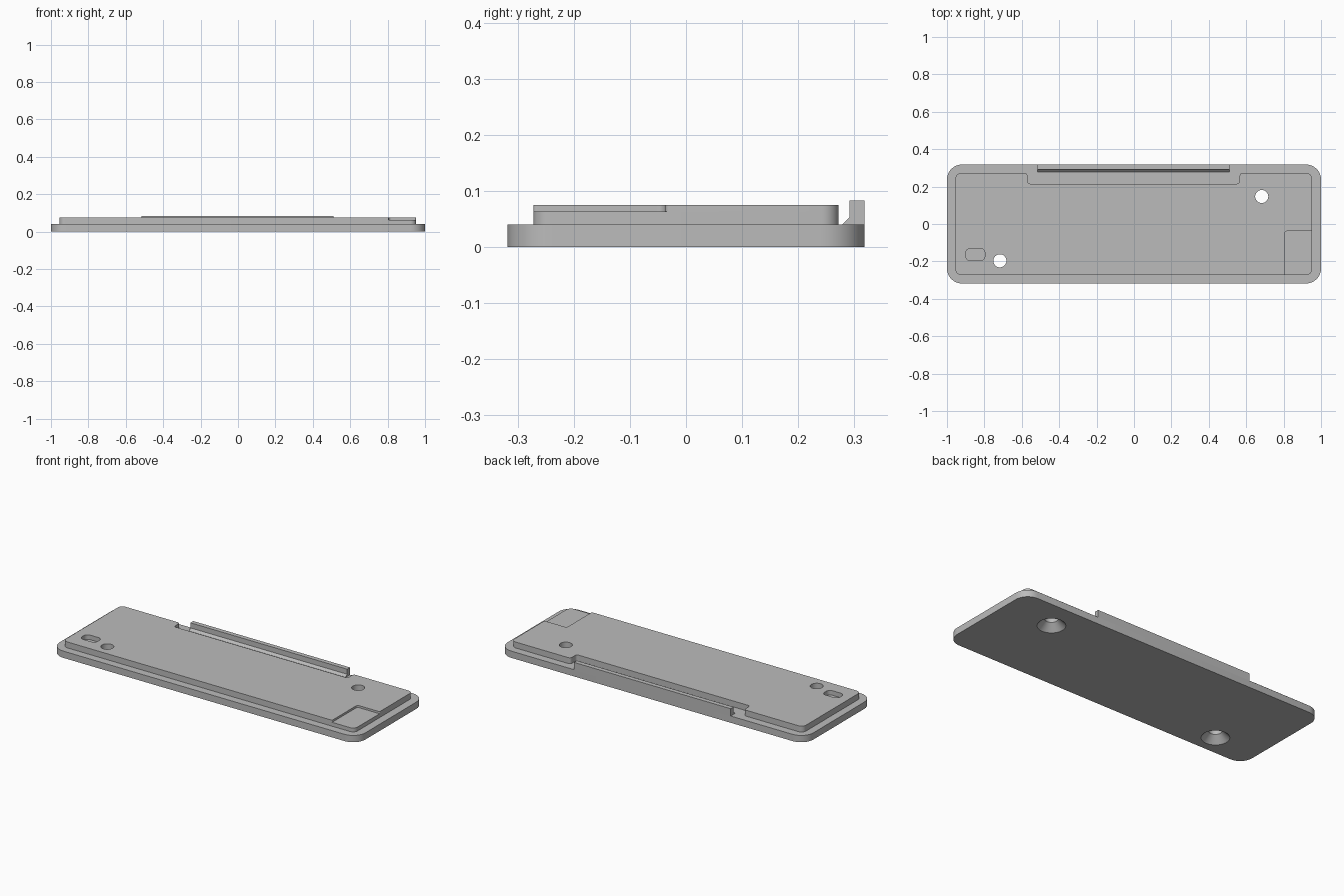
import bpy
import bmesh
from math import pi, cos, sin
from mathutils import Vector

cube = bpy.data.objects.get("Cube")
if cube:
    bpy.data.objects.remove(cube, do_unlink=True)

grey = bpy.data.materials.new("plain grey")
grey.use_nodes = True
GREY = (0.5, 0.5, 0.5, 1)
grey.diffuse_color = GREY
grey.node_tree.nodes["Principled BSDF"].inputs["Base Color"].default_value = GREY


def rounded(corners, steps=8):
    """Outline from (x, y, radius) right-angle corners, each filleted."""
    points = []
    for i, (x, y, r) in enumerate(corners):
        p = Vector((x, y))
        a = (Vector(corners[i - 1][:2]) - p).normalized() * r
        b = (Vector(corners[(i + 1) % len(corners)][:2]) - p).normalized() * r
        for k in range(steps + 1):
            t = k / steps * pi / 2
            points.append(p + a * (1 - sin(t)) + b * (1 - cos(t)))
    return points


def box_outline(x0, x1, y0, y1, r):
    return rounded([(x0, y0, r), (x1, y0, r), (x1, y1, r), (x0, y1, r)])


def finish(name, bm):
    bmesh.ops.recalc_face_normals(bm, faces=bm.faces)
    mesh = bpy.data.meshes.new(name)
    bm.to_mesh(mesh)
    bm.free()
    mesh.materials.append(grey)
    obj = bpy.data.objects.new(name, mesh)
    bpy.context.collection.objects.link(obj)
    return obj


def extruded(name, points, move):
    """Solid made by sweeping a flat 3D outline along a vector."""
    bm = bmesh.new()
    face = bm.faces.new([bm.verts.new(p) for p in points])
    swept = bmesh.ops.extrude_face_region(bm, geom=[face])["geom"]
    verts = [g for g in swept if isinstance(g, bmesh.types.BMVert)]
    bmesh.ops.translate(bm, verts=verts, vec=move)
    return finish(name, bm)


def plate(name, outline, z0, z1):
    return extruded(name, [(p.x, p.y, z0) for p in outline], (0, 0, z1 - z0))


def screw_cutter(x, y, sides=48):
    """Countersunk hole: cone opening downward, then a straight bore."""
    bm = bmesh.new()
    rings = []
    for r, z in ((0.085, -0.01), (0.035, 0.04), (0.035, 0.12)):
        rings.append([bm.verts.new((x + r * cos(2 * pi * i / sides),
                                    y + r * sin(2 * pi * i / sides), z))
                      for i in range(sides)])
    for low, high in zip(rings, rings[1:]):
        for i in range(sides):
            j = (i + 1) % sides
            bm.faces.new((low[i], low[j], high[j], high[i]))
    bm.faces.new(rings[0])
    bm.faces.new(rings[-1])
    return finish("screw_cutter", bm)


BASE_TOP, LEDGE, TOP = 0.04, 0.063, 0.075
L, R, F, B = -0.955, 0.952, -0.272, 0.272
CORNER, SMALL = 0.03, 0.015

# Base plate
base = plate("base_plate", box_outline(-1, 1, -0.318, 0.318, 0.08), 0, BASE_TOP)

# Raised panel, with a notch at the back; its top layer also has a corner recess
back_edge = [(R, B, CORNER), (0.565, B, SMALL), (0.565, 0.215, SMALL),
             (-0.57, 0.215, SMALL), (-0.57, B, SMALL), (L, B, CORNER), (L, F, CORNER)]
lower = plate("raised_panel_lower", rounded(back_edge + [(R, F, CORNER)]),
              BASE_TOP, LEDGE)
upper = plate("raised_panel_upper",
              rounded(back_edge + [(0.806, F, 0.006), (0.806, -0.037, SMALL),
                                   (R, -0.037, 0.008)]), LEDGE, TOP)

# Upright lip along the back edge, with a chamfered foot
profile = [(0.278, BASE_TOP), (0.318, BASE_TOP), (0.318, 0.083),
           (0.291, 0.083), (0.291, 0.053)]
extruded("back_lip", [(-0.515, y, z) for y, z in profile], (1.025, 0, 0))

# Screw holes and small slot
cutters = [screw_cutter(-0.717, -0.197), screw_cutter(0.683, 0.147),
           plate("slot_cutter", box_outline(-0.9, -0.797, -0.196, -0.131, 0.025),
                 0.048, 0.12)]
for part in (base, lower, upper):
    for cutter in cutters:
        mod = part.modifiers.new("cut", "BOOLEAN")
        mod.operation = "DIFFERENCE"
        mod.solver = "EXACT"
        mod.object = cutter
    bpy.context.view_layer.update()
    done = bpy.data.meshes.new_from_object(
        part.evaluated_get(bpy.context.evaluated_depsgraph_get()))
    part.modifiers.clear()
    part.data = done
for cutter in cutters:
    bpy.data.objects.remove(cutter, do_unlink=True)

# Smooth the rounded corners and bores, keep the edges sharp
for obj in bpy.context.collection.objects:
    if obj.type == "MESH" and grey.name in obj.data.materials:
        obj.data.shade_smooth()
        obj.data.set_sharp_from_angle(angle=pi / 6)
